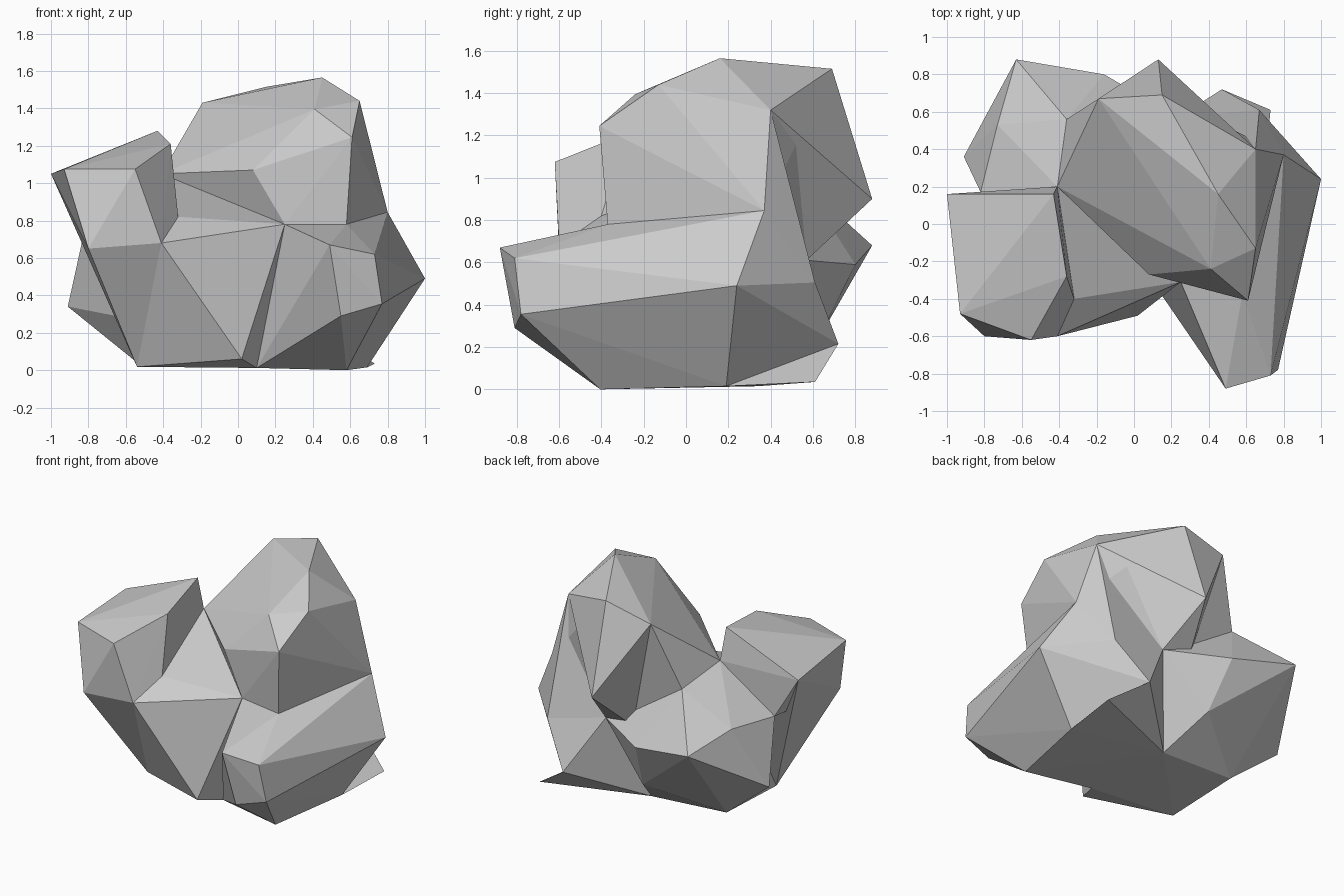
import bpy, bmesh

if "Cube" in bpy.data.objects:
    bpy.data.objects.remove(bpy.data.objects["Cube"])

# Faceted boulder: overlapping convex chunks that share corner points.

# corners of the left block
left = dict(A=(-1.0, .16, 1.05), B=(-.93, -.48, 1.075), C=(-.55, -.62, 1.075), D=(-.43, .16, 1.28),
            E=(-.36, -.28, 1.21), F=(-.32, -.40, .82), G=(-.41, -.60, .68), H=(-.80, -.60, .65),
            k=(-.82, .17, .75), O=(-.41, .20, 1.05))
# corners of the base
base = dict(K=(-.54, -.25, .018), L=(.02, -.49, .06), M=(.10, -.31, .012), N=(.25, -.31, .78),
            p=(-.545, .32, .045), n0=(.035, .34, .015))
# corners of the rear lump
rear = dict(I=(-.91, .36, .34), g=(-.36, .56, .97), h=(-.73, .53, .77), b=(-.63, .88, .68),
            j=(-.16, .80, .59), m=(-.10, .63, .245), s=(.02, .57, .61), s2=(.235, .57, .61),
            q=(-.55, .10, .27))
# corners of the tall peak
peak = dict(P=(-.19, .67, 1.43), Q=(.45, .16, 1.565), R=(.41, -.24, 1.395), S=(.61, -.41, 1.245),
            T=(.65, -.13, 1.44), U=(.08, -.27, 1.07), V=(.58, -.37, .78), W=(.80, .37, .845),
            t=(.15, .69, 1.515), r=(.65, .40, 1.32), bk=(.13, .88, .90))
# corners of the right ledge
ledge = dict(X=(1.0, .24, .49), Y=(.49, -.88, .67), Z=(.73, -.81, .62), a=(.77, -.78, .355),
             b2=(.55, -.81, .29), c=(.58, -.405, 0), n=(.69, .19, .015), e=(.67, .61, .505),
             f=(.47, .72, .215), d=(.73, .61, .035))
corners = {**left, **base, **rear, **peak, **ledge}


def chunk(name, keys):
    """Convex flat-faced chunk spanning the named corners."""
    bm = bmesh.new()
    for key in keys.split():
        bm.verts.new(corners[key])
    bmesh.ops.convex_hull(bm, input=bm.verts[:])
    loose = [v for v in bm.verts if not v.link_faces]
    bmesh.ops.delete(bm, geom=loose, context='VERTS')
    bmesh.ops.recalc_face_normals(bm, faces=bm.faces[:])
    mesh = bpy.data.meshes.new(name)
    bm.to_mesh(mesh)
    bm.free()
    obj = bpy.data.objects.new(name, mesh)
    bpy.context.collection.objects.link(obj)


# left side and middle
chunk("left_block", "A B C D E F G H k O")
chunk("left_wall", "A H G K F O")
chunk("core", "F G N O K L M p n0")
# rear
chunk("rear_lump", "I p k h g b j m O n0 s s2 q")
# peak
chunk("peak_front", "P Q R S T U V W t r O N s s2")
chunk("peak_rear", "P t r bk s s2")
chunk("peak_saddle", "P O g s")
# right side
chunk("side_wedge", "r W e s2 V n0")
chunk("right_ledge", "X Y Z a b2 c n W e f V N M n0 s2")
chunk("base_spur", "d f n n0")
